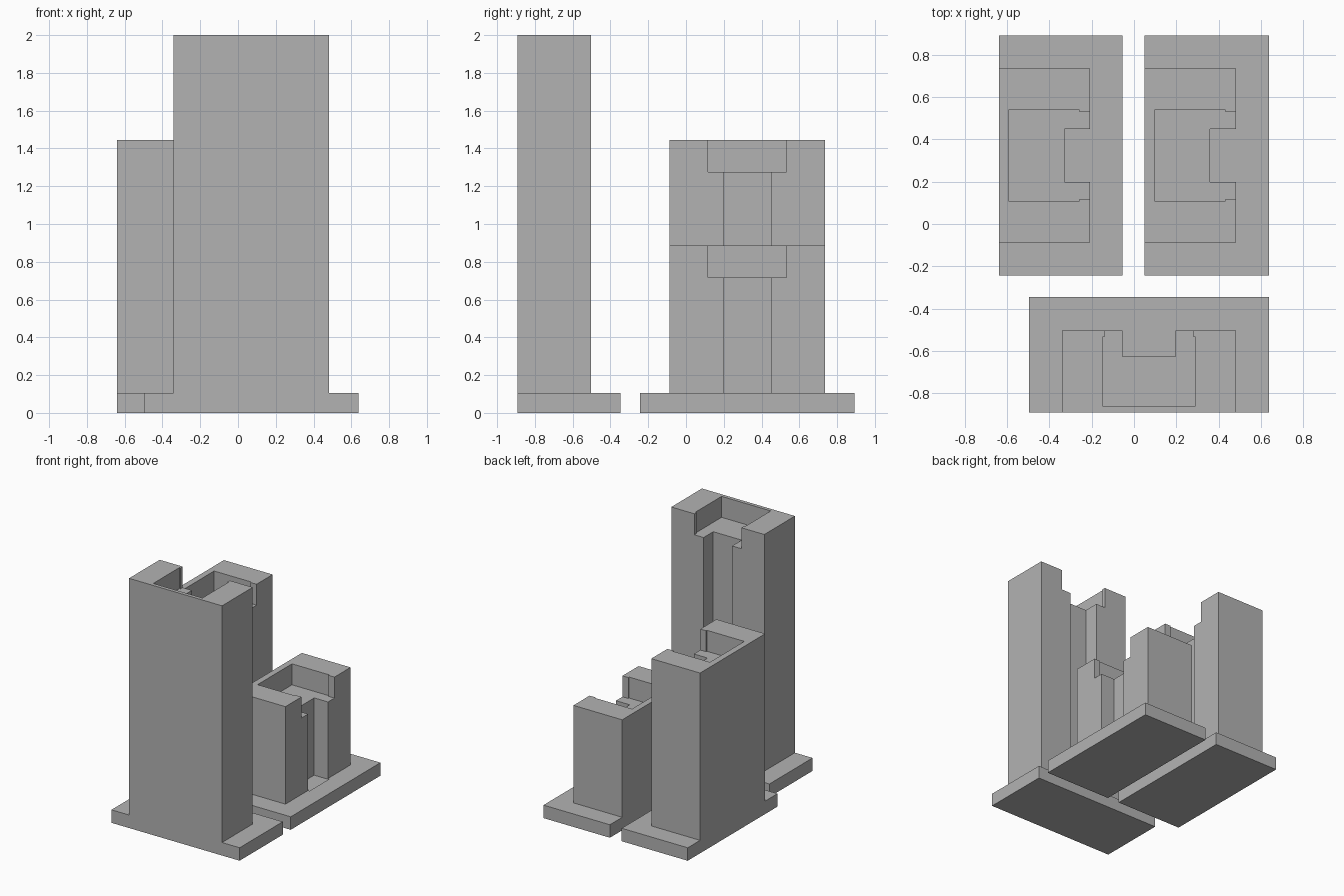
import bpy, bmesh, math
from mathutils import Matrix

if "Cube" in bpy.data.objects:
    bpy.data.objects.remove(bpy.data.objects["Cube"])

grey = bpy.data.materials.new("concrete_grey")
grey.diffuse_color = (0.45, 0.45, 0.45, 1)
grey.use_nodes = True
grey.node_tree.nodes["Principled BSDF"].inputs["Base Color"].default_value = grey.diffuse_color

SLAB = 0.104        # slab thickness
HALF_SLAB = 0.568   # half length of each slab
HALF_BLOCK = 0.412  # half width of each tower
RECESS = 0.168      # depth of the roof recess


def prism(name, outline, z0, z1, place):
    """Extrude a flat outline (u = towards the open face, v = sideways)."""
    bm = bmesh.new()
    face = bm.faces.new([bm.verts.new((u, v, z0)) for u, v in outline])
    top = bmesh.ops.extrude_face_region(bm, geom=[face])["geom"]
    bmesh.ops.translate(bm, vec=(0, 0, z1 - z0),
                        verts=[e for e in top if isinstance(e, bmesh.types.BMVert)])
    bmesh.ops.recalc_face_normals(bm, faces=bm.faces)
    bm.transform(place)
    mesh = bpy.data.meshes.new(name)
    bm.to_mesh(mesh)
    bm.free()
    obj = bpy.data.objects.new(name, mesh)
    bpy.context.collection.objects.link(obj)
    mesh.materials.append(grey)
    return obj


def rect(u0, u1, half):
    return [(u0, -half), (u1, -half), (u1, half), (u0, half)]


def cut(obj, cutter):
    cutter.hide_render = True
    cutter.hide_viewport = True
    mod = obj.modifiers.new(cutter.name, 'BOOLEAN')
    mod.operation, mod.solver, mod.object = 'DIFFERENCE', 'EXACT', cutter


def tower(name, x, y, angle, height, back, front, recess_back, recess_front):
    place = Matrix.Translation((x, y, 0)) @ Matrix.Rotation(math.radians(angle), 4, 'Z')
    floor = height - RECESS
    slab = prism(name + "_slab", rect(back, front, HALF_SLAB), 0, SLAB, place)
    block = prism(name + "_block", rect(back, 0, HALF_BLOCK), SLAB, height, place)

    # roof recess with a slightly narrower opening through the face
    wide, narrow = 0.218, 0.208
    half = [(recess_back, wide), (recess_front, wide), (recess_front, narrow), (0.1, narrow)]
    outline = half + [(u, -v) for u, v in reversed(half)]
    cut(block, prism(name + "_recess_cutter", outline, floor, height + 0.1, place))

    # vertical slot down the open face, biting slightly into the slab
    slot = prism(name + "_slot_cutter", rect(-0.122, 0.013, 0.126),
                 SLAB - 0.006, floor + 0.05, place)
    cut(block, slot)
    cut(slab, slot)


# two towers side by side facing right, the tallest one across the front facing back
tower("low_tower", 0.482, 0.324, 0, 0.885, -0.432, 0.156, -0.383, -0.052)
tower("middle_tower", -0.208, 0.324, 0, 1.444, -0.432, 0.153, -0.383, -0.052)
tower("tall_tower", 0.071, -0.504, 90, 2.0, -0.388, 0.158, -0.359, -0.028)
